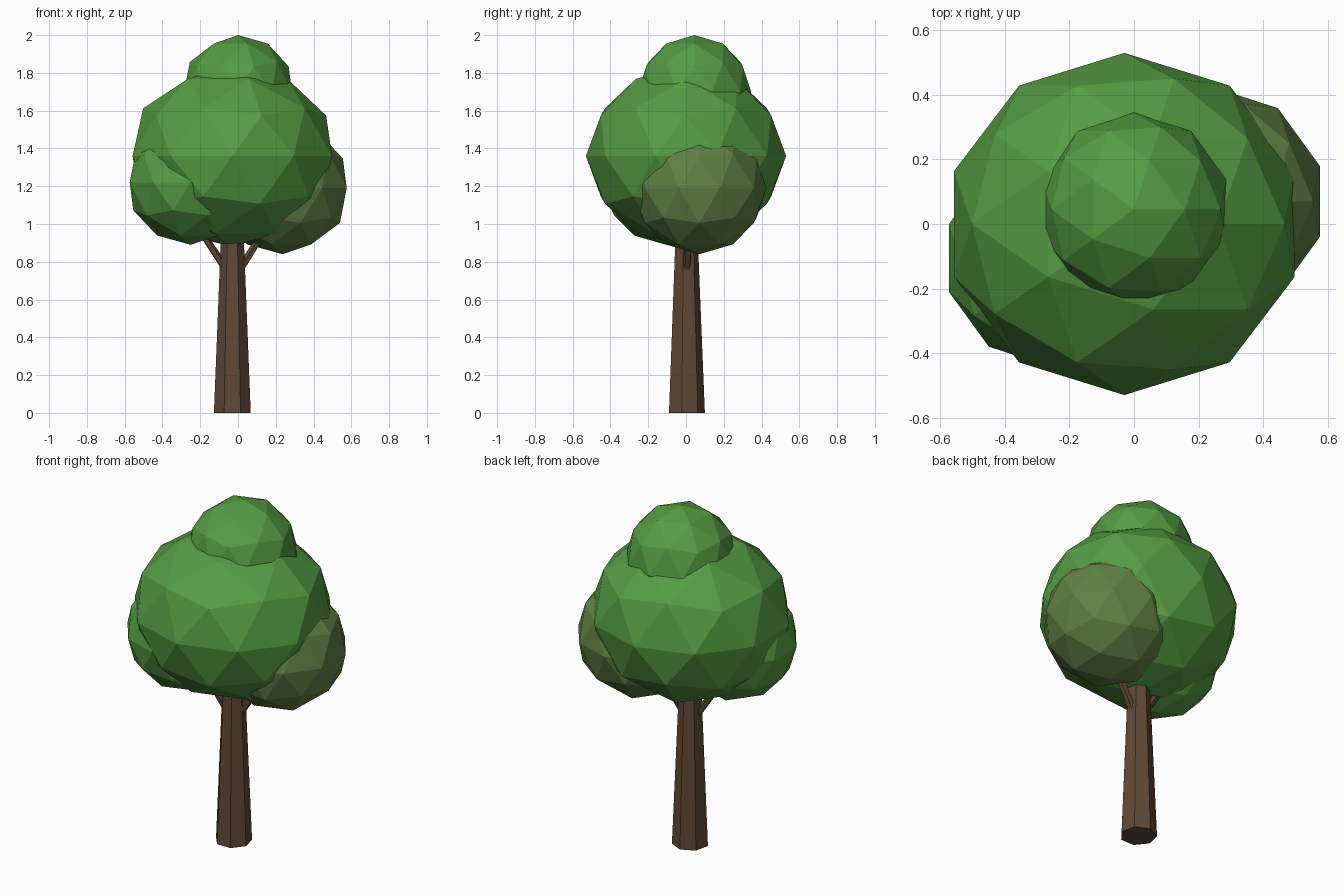
import bpy
from mathutils import Vector

cube = bpy.data.objects.get("Cube")
if cube:
    bpy.data.objects.remove(cube, do_unlink=True)


def make_material(name, rgb):
    mat = bpy.data.materials.new(name)
    mat.use_nodes = True
    colour = (*rgb, 1.0)
    mat.diffuse_color = colour
    bsdf = next(n for n in mat.node_tree.nodes if n.type == "BSDF_PRINCIPLED")
    bsdf.inputs["Base Color"].default_value = colour
    return mat


leaf_green = make_material("leaf green", (0.09, 0.33, 0.055))
olive_green = make_material("olive green", (0.115, 0.22, 0.06))
bark_brown = make_material("bark brown", (0.115, 0.066, 0.036))


def finish(name, mat):
    obj = bpy.context.object
    obj.name = name
    obj.data.materials.append(mat)
    return obj


def foliage(name, centre, radii, mat):
    """Faceted leaf clump."""
    bpy.ops.mesh.primitive_ico_sphere_add(subdivisions=2, radius=1, location=centre)
    finish(name, mat).scale = radii


def limb(name, start, end, r_start, r_end, sides):
    """Tapered, flat-sided piece of wood between two points."""
    a, b = Vector(start), Vector(end)
    bpy.ops.mesh.primitive_cone_add(vertices=sides, radius1=r_start, radius2=r_end,
                                    depth=(b - a).length, location=(a + b) / 2)
    obj = finish(name, bark_brown)
    if (b - a).xy.length > 0.001:
        obj.rotation_euler = (b - a).to_track_quat("Z", "Y").to_euler()


# Trunk and the two forking branches
limb("trunk", (-0.03, 0, 0), (-0.03, 0, 1.1), 0.1, 0.055, 7)
limb("right_branch", (-0.03, 0, 0.71), (-0.23, -0.03, 1.01), 0.023, 0.018, 5)
limb("left_branch", (-0.02, 0, 0.71), (0.17, 0.02, 1.01), 0.023, 0.018, 5)

# Crown made of overlapping clumps
foliage("main_foliage", (-0.03, 0, 1.36), (0.555, 0.53, 0.48), leaf_green)
foliage("top_foliage", (0, 0.045, 1.7), (0.3, 0.3, 0.3), leaf_green)
foliage("right_foliage", (-0.25, -0.105, 1.22), (0.34, 0.34, 0.33), leaf_green)
foliage("left_foliage", (0.236, 0.07, 1.19), (0.357, 0.357, 0.35), olive_green)
